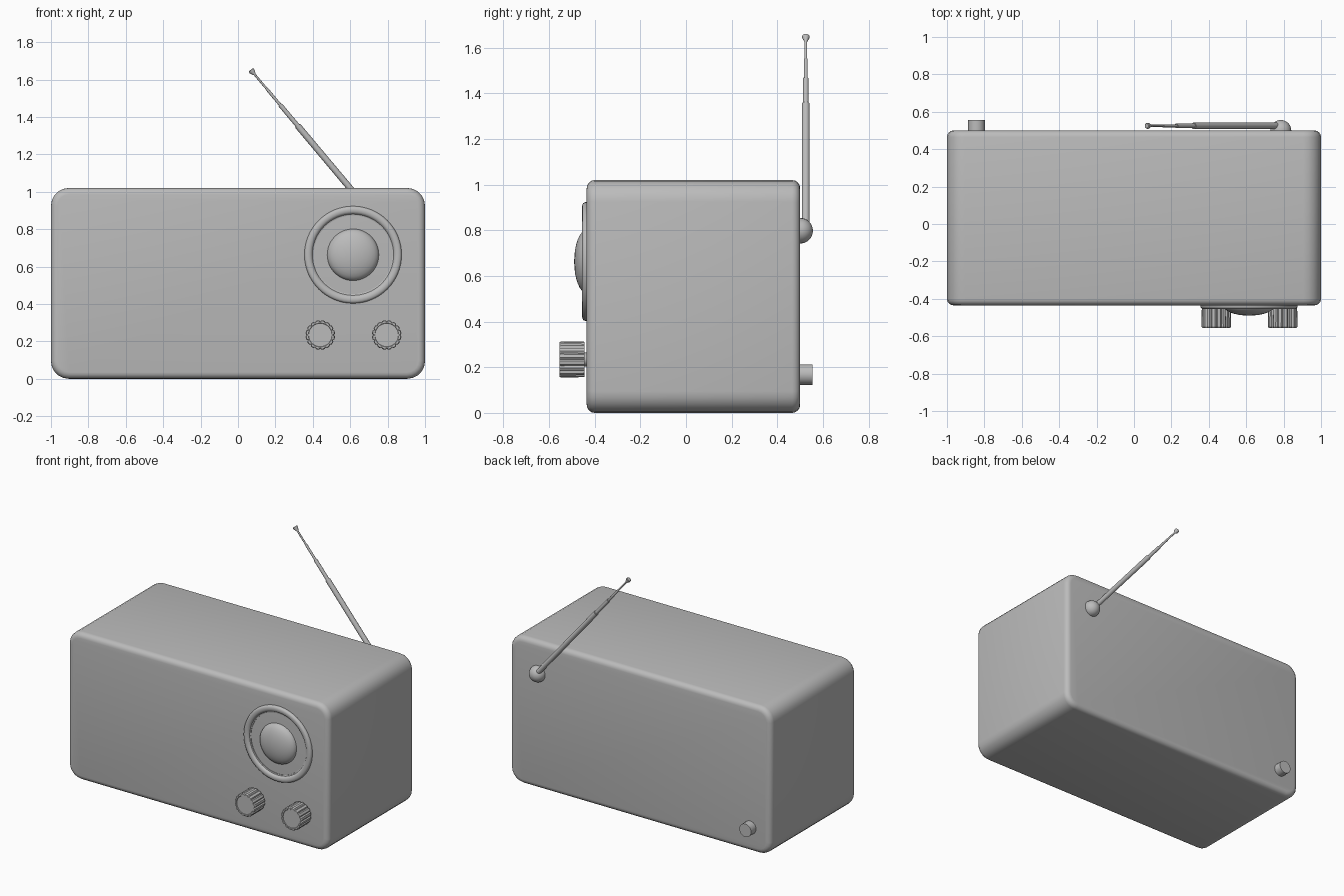
import bpy, bmesh, math
from mathutils import Vector

if "Cube" in bpy.data.objects:
    bpy.data.objects.remove(bpy.data.objects["Cube"])

# One plain grey for the whole radio
grey = bpy.data.materials.new("plain grey")
grey.use_nodes = True
grey.diffuse_color = (0.5, 0.5, 0.5, 1)
grey.node_tree.nodes["Principled BSDF"].inputs["Base Color"].default_value = (0.5, 0.5, 0.5, 1)

FRONT, BACK = Vector((0, -1, 0)), Vector((0, 1, 0))
Y_FRONT, Y_BACK = -0.435, 0.5


def finish(bm, name, angle=35):
    bmesh.ops.recalc_face_normals(bm, faces=bm.faces)
    mesh = bpy.data.meshes.new(name)
    bm.to_mesh(mesh)
    bm.free()
    mesh.materials.append(grey)
    obj = bpy.data.objects.new(name, mesh)
    bpy.context.collection.objects.link(obj)
    bpy.ops.object.select_all(action="DESELECT")
    obj.select_set(True)
    bpy.context.view_layer.objects.active = obj
    bpy.ops.object.shade_smooth_by_angle(angle=math.radians(angle))
    return obj


def lathe(name, base, axis, profile, sides=32, groove=0.0, angle=35):
    """Revolve (radius, height) pairs about an axis; groove cuts every fourth column."""
    bm = bmesh.new()
    turn = Vector((0, 0, 1)).rotation_difference(axis)
    rows = []
    for r, h in profile:
        if r == 0:
            rows.append([bm.verts.new(base + turn @ Vector((0, 0, h)))] * sides)
            continue
        row = []
        for i in range(sides):
            a = math.tau * i / sides
            rr = r - groove if i % 4 == 0 and r > 0.07 else r
            row.append(bm.verts.new(base + turn @ Vector((rr * math.cos(a), rr * math.sin(a), h))))
        rows.append(row)
    for low, high in zip(rows, rows[1:]):
        for i in range(sides):
            j = (i + 1) % sides
            corners = dict.fromkeys((low[i], low[j], high[j], high[i]))
            bm.faces.new(list(corners))
    return finish(bm, name, angle)


def dome(radius, height, steps=8):
    arc = [math.pi / 2 * i / steps for i in range(steps)]
    return [(radius * math.cos(a), height * math.sin(a)) for a in arc] + [(0, height)]


# Cabinet: large corner rounding seen from the front, smaller rounding on both rims
bm = bmesh.new()
bmesh.ops.create_cube(bm, size=1)
for v in bm.verts:
    v.co = Vector((v.co.x * 2, Y_BACK if v.co.y > 0 else Y_FRONT, (v.co.z + 0.5) * 1.02))
long_edges = [e for e in bm.edges if abs(e.verts[0].co.y - e.verts[1].co.y) > 0.5]
bmesh.ops.bevel(bm, geom=long_edges, offset=0.095, segments=5, profile=0.5, affect="EDGES")
rims = [e for e in bm.edges if abs(e.verts[0].co.y - e.verts[1].co.y) < 0.01]
bmesh.ops.bevel(bm, geom=rims, offset=0.035, segments=4, profile=0.5, affect="EDGES")
finish(bm, "cabinet")

# Speaker: raised trim ring around a shallow dome
speaker = Vector((0.615, Y_FRONT, 0.663))
ring = [(0.21, -0.005), (0.21, 0.004), (0.217, 0.006), (0.222, 0.014), (0.23, 0.019),
        (0.24, 0.02), (0.25, 0.019), (0.257, 0.014), (0.26, 0.006), (0.26, -0.005)]
lathe("speaker_ring", speaker, FRONT, ring, 64)
lathe("speaker_dome", speaker, FRONT, dome(0.138, 0.055), 48)

# Ribbed control knobs on short shafts
knob = [(0, 0), (0.078, 0), (0.079, 0.104), (0.075, 0.11), (0.064, 0.11), (0.062, 0.107), (0, 0.107)]
for side, x in (("right", 0.44), ("left", 0.795)):
    spot = Vector((x, Y_FRONT, 0.234))
    lathe(side + "_knob_shaft", spot, FRONT, [(0.03, -0.01), (0.03, 0.015)], 24)
    lathe(side + "_knob", spot + FRONT * 0.01, FRONT, knob, 64, groove=0.007, angle=25)

# Rear socket
lathe("rear_socket", Vector((-0.842, Y_BACK, 0.168)), BACK,
      [(0.045, -0.01), (0.045, 0.055), (0, 0.055)], 24)

# Aerial: pivot ball and telescoping rod with flared tip
lathe("aerial_pivot", Vector((0.785, Y_BACK, 0.798)), BACK, dome(0.056, 0.056), 24)
foot, tip = Vector((0.785, 0.525, 0.798)), Vector((0.068, 0.525, 1.652))
length = (tip - foot).length
rod = [(0, 0)]
start = 0
for radius, stop in ((0.017, 0.65), (0.012, 0.78), (0.008, 0.88), (0.006, 0.97)):
    rod += [(radius, start * length), (radius, stop * length)]
    start = stop
rod += [(0.016, length - 0.012), (0.016, length - 0.003), (0.012, length), (0, length)]
lathe("aerial_rod", foot, (tip - foot).normalized(), rod, 16)
